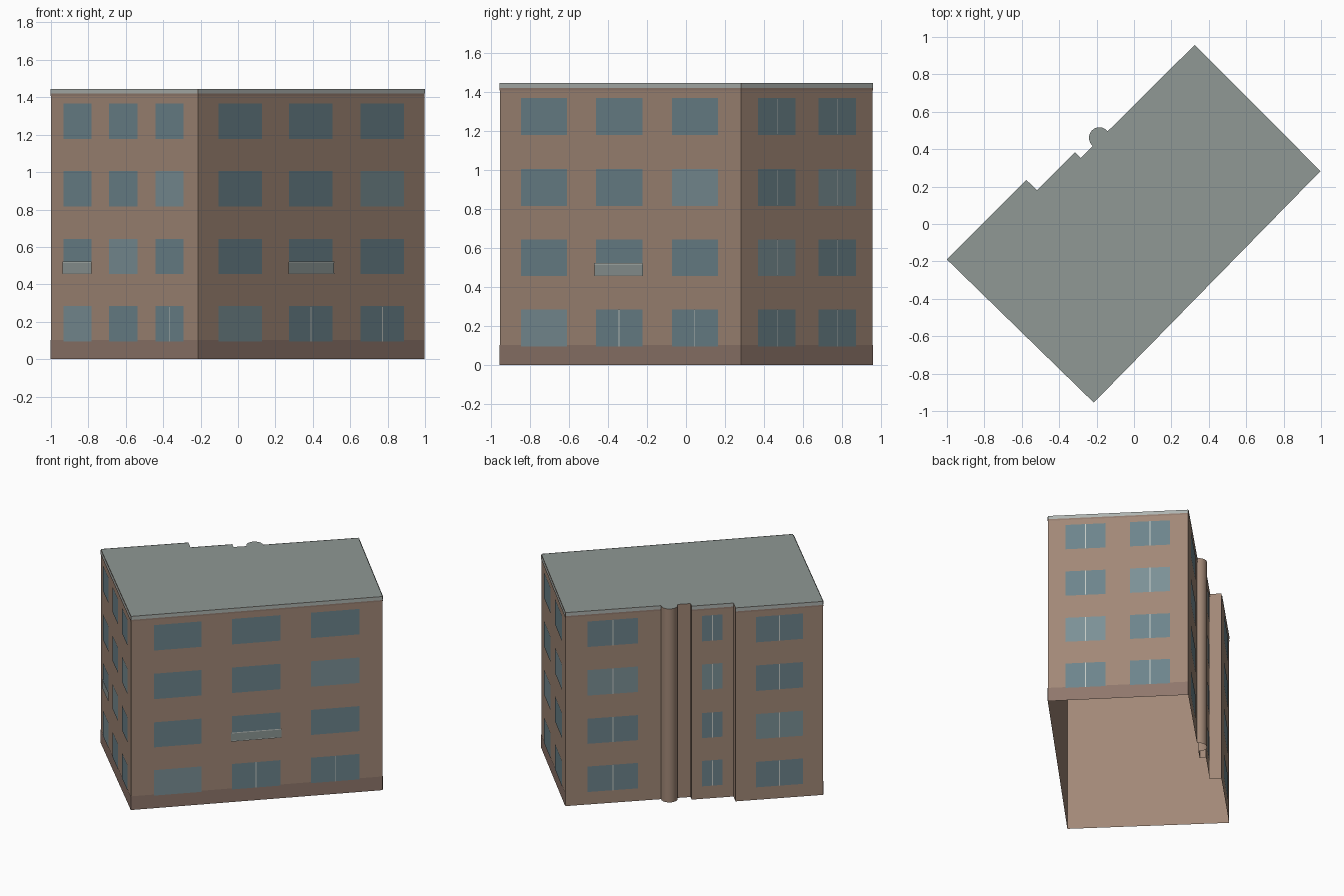
import bpy, bmesh, math
from mathutils import Vector

if "Cube" in bpy.data.objects:
    bpy.data.objects.remove(bpy.data.objects["Cube"])

H = 1.445
ROWS = [(0.095, 0.285), (0.455, 0.642), (0.815, 1.005), (1.178, 1.368)]


def material(name, r, g, b):
    m = bpy.data.materials.new(name)
    m.diffuse_color = (*[(c / 255) ** 2.2 for c in (r, g, b)], 1)
    m.use_nodes = True
    m.node_tree.nodes["Principled BSDF"].inputs["Base Color"].default_value = m.diffuse_color
    return m


BRICK = material("brick", 160, 135, 118)
BASE = material("base", 142, 118, 107)
ROOF = material("roof", 142, 151, 147)
TRIM = material("trim", 172, 178, 174)
SHADE = material("shade", 146, 123, 110)
GLASS = material("glass", 108, 131, 139)
PALE = material("pale_glass", 122, 143, 149)
FRAME = material("frame", 195, 200, 195)
RAILING = material("railing_glass", 140, 150, 148)


def make_object(name, bm, mats):
    me = bpy.data.meshes.new(name)
    bm.to_mesh(me)
    bm.free()
    for m in mats:
        me.materials.append(m)
    ob = bpy.data.objects.new(name, me)
    bpy.context.collection.objects.link(ob)
    return ob


def panel(name, wall, t0, t1, z0, z1, off, mat):
    """Flat panel just in front of a wall, t runs 0..1 along the wall."""
    p, q = Vector(wall[0]), Vector(wall[1])
    d = q - p
    n = Vector((d.y, -d.x)).normalized() * off
    a, b = p + d * t0 + n, p + d * t1 + n
    bm = bmesh.new()
    bm.faces.new([bm.verts.new(v) for v in
                  ((*a, z0), (*b, z0), (*b, z1), (*a, z1))])
    return make_object(name, bm, [mat])


# footprint, counter-clockwise, with the round column and the back steps
A, B, C, D = (-1, -0.19), (-0.215, -0.955), (0.997, 0.283), (0.325, 0.958)
arc = []
for i in range(17):
    a = math.radians(38 + 194 * i / 16)
    arc.append((-0.185 + 0.056 * math.cos(a), 0.461 + 0.056 * math.sin(a)))
steps = [(-0.285, 0.353), (-0.315, 0.383), (-0.518, 0.18), (-0.575, 0.235)]
outline = [A, B, C, D] + arc + steps

# walls (open underneath) and roof
bm = bmesh.new()
low = [bm.verts.new((x, y, 0)) for x, y in outline]
top = [bm.verts.new((x, y, H)) for x, y in outline]
n = len(outline)
for i in range(n):
    j = (i + 1) % n
    f = bm.faces.new((low[i], low[j], top[j], top[i]))
    f.smooth = 4 <= i < 20
make_object("walls", bm, [BRICK])
bm = bmesh.new()
bm.faces.new([bm.verts.new((x, y, H)) for x, y in outline])
make_object("roof", bm, [ROOF])

# walls with: name, ends, window spans, has base, split windows, pale windows
THREE = [(0.09, 0.28), (0.4, 0.593), (0.715, 0.907)]
facades = [
    ("left_wall", (A, B), THREE, True, {(0, 2)}, {(0, 0), (1, 1), (2, 2)}),
    ("front_wall", (B, C), THREE, True, {(0, 1), (0, 2)}, {(0, 0), (2, 2)}),
    ("end_wall", (C, D), [(0.125, 0.41), (0.585, 0.87)], True, None, {(1, 0), (2, 1)}),
    ("back_wall", (D, arc[0]), [(0.23, 0.76)], False, None, {(2, 0)}),
    ("bay_wall", (steps[1], steps[2]), [(0.25, 0.74)], False, None, {(2, 0)}),
    ("stepped_wall", (steps[3], A), [(0.23, 0.77)], False, None, {(1, 0)}),
]
for name, wall, spans, base, split, pale in facades:
    panel(name + "_cornice", wall, 0, 1, 1.42, H, 0.003, TRIM)
    panel(name + "_cornice_shade", wall, 0, 1, 1.408, 1.42, 0.002, SHADE)
    if base:
        panel(name + "_base", wall, 0, 1, 0, 0.102, 0.002, BASE)
    length = (Vector(wall[1]) - Vector(wall[0])).length
    for r, (z0, z1) in enumerate(ROWS):
        for c, (t0, t1) in enumerate(spans):
            mat = PALE if (r, c) in pale else GLASS
            panel(name + "_window", wall, t0, t1, z0, z1, 0.004, mat)
            # centre bar on split windows
            if split is None or (r, c) in split:
                t, w = (t0 + t1) / 2, 0.003 / length
                panel(name + "_window_bar", wall, t - w, t + w, z0, z1, 0.006, FRAME)

# balcony railings on the second storey
for name, wall, (t0, t1) in (("left", (A, B), THREE[0]), ("front", (B, C), THREE[1])):
    panel(name + "_railing_glass", wall, t0 - 0.004, t1 + 0.004, 0.455, 0.52, 0.008, RAILING)
    for z in (0.455, 0.516):
        panel(name + "_railing_bar", wall, t0 - 0.004, t1 + 0.004, z, z + 0.006, 0.01, FRAME)
